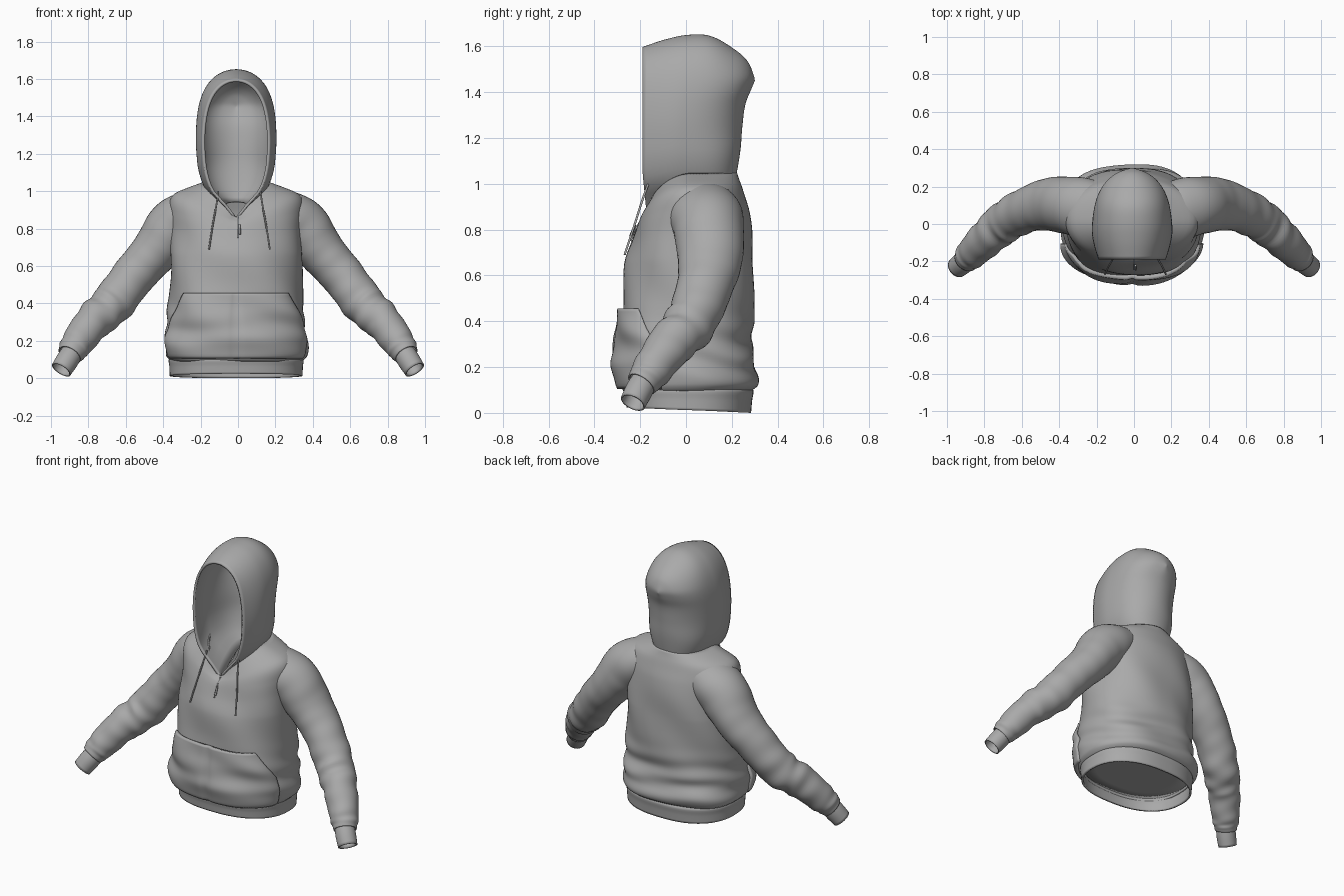
import bpy, bmesh
from math import sin, cos, pi, exp
from mathutils import Vector

if "Cube" in bpy.data.objects:
    bpy.data.objects.remove(bpy.data.objects["Cube"])

fabric = bpy.data.materials.new("grey_fabric")
fabric.use_nodes = True
GREY = (0.4, 0.4, 0.4, 1)
fabric.diffuse_color = GREY
fabric.node_tree.nodes["Principled BSDF"].inputs["Base Color"].default_value = GREY


def sample(table, key):
    """Smoothly interpolate the rows of a table by their first column."""
    last = len(table) - 1
    i = 0
    while i < last - 1 and key > table[i + 1][0]:
        i += 1
    a, b = table[i], table[i + 1]
    before, after = table[max(i - 1, 0)], table[min(i + 2, last)]
    span = b[0] - a[0]
    t = min(max((key - a[0]) / span, 0), 1)
    out = []
    for c in range(1, len(a)):
        m0 = (b[c] - before[c]) / (b[0] - before[0]) * span
        m1 = (after[c] - a[c]) / (after[0] - a[0]) * span
        d = b[c] - a[c]
        out.append(a[c] + t * (m0 + t * (3 * d - 2 * m0 - m1 + t * (m0 + m1 - 2 * d))))
    return out


def spread(start, end, count):
    return [start + (end - start) * i / (count - 1) for i in range(count)]


def sheet(name, rows, closed=False, thickness=0.012):
    """Skin rows of points into a smooth cloth surface with thickness."""
    bm = bmesh.new()
    grid = [[bm.verts.new(p) for p in row] for row in rows]
    n = len(grid[0])
    for low, high in zip(grid, grid[1:]):
        for j in range(n if closed else n - 1):
            k = (j + 1) % n
            bm.faces.new((low[j], low[k], high[k], high[j]))
    bmesh.ops.remove_doubles(bm, verts=bm.verts, dist=0.0002)
    bmesh.ops.recalc_face_normals(bm, faces=bm.faces)
    mesh = bpy.data.meshes.new(name)
    bm.to_mesh(mesh)
    bm.free()
    mesh.materials.append(fabric)
    mesh.shade_smooth()
    obj = bpy.data.objects.new(name, mesh)
    bpy.context.collection.objects.link(obj)
    solid = obj.modifiers.new("thickness", "SOLIDIFY")
    solid.thickness = thickness
    solid.offset = -1


def cord(name, points, radius):
    """Thin round cord through the given points."""
    curve = bpy.data.curves.new(name, "CURVE")
    curve.dimensions = "3D"
    curve.bevel_depth = radius
    curve.bevel_resolution = 2
    curve.use_fill_caps = True
    line = curve.splines.new("BEZIER")
    line.bezier_points.add(len(points) - 1)
    for knot, p in zip(line.bezier_points, points):
        knot.co = p
        knot.handle_left_type = knot.handle_right_type = "AUTO"
    curve.materials.append(fabric)
    obj = bpy.data.objects.new(name, curve)
    bpy.context.collection.objects.link(obj)


def power(value, exponent):
    return abs(value) ** exponent * (1 if value > 0 else -1)


# Torso: height, half width, front y, back y, dip of the neckline
TORSO = [
    (.09, .35, -.27, .275, 0), (.12, .378, -.285, .31, 0),
    (.2, .378, -.295, .312, 0), (.27, .37, -.285, .288, 0),
    (.36, .365, -.285, .292, 0), (.5, .355, -.275, .295, 0),
    (.65, .35, -.265, .295, 0), (.78, .352, -.235, .29, .03),
    (.88, .36, -.215, .275, .07), (.95, .355, -.2, .255, .115),
    (.99, .325, -.188, .243, .145), (1.02, .255, -.177, .232, .168),
    (1.05, .172, -.167, .222, .19),
]


def torso_point(z, angle, lift=0):
    w, front, back, dip = sample(TORSO, z)
    # loose folds, strongest above the hem at the back and sides
    slack = exp(-((z - .25) / .13) ** 2) * (.6 + .4 * sin(angle))
    calm = min(1, max(0, 1.05 - z) * 2.6)
    fold = .011 * slack * sin(46 * z + 2 * sin(2 * angle) + angle)
    fold += .005 * calm * sin(5 * angle + 14 * z)
    mid, half = (front + back) / 2, (back - front) / 2
    c, s = cos(angle), sin(angle)
    grow = lift + fold
    drop = dip * (1 - abs(c)) if s < 0 else 0
    return Vector(((w + grow) * power(c, 1 - .18 * calm) - .01,
                   mid + (half + grow) * power(s, 1 - .12 * calm), z - drop))


AROUND = [2 * pi * j / 96 for j in range(96)]
sheet("torso", [[torso_point(z, a) for a in AROUND] for z in spread(.09, 1.05, 80)], True)

# Ribbed hem band, a little lower at the back
HEM = [(.0, .355, .272), (.5, .357, .277), (.9, .36, .282), (1, .345, .265)]


def hem_ring(t, scale=1):
    w, d = sample(HEM, t)
    return [(scale * w * power(cos(a), .82) - .01, .012 + scale * d * power(sin(a), .88),
             (.012 - .012 * sin(a)) * (1 - t) + .112 * t) for a in AROUND]


sheet("hem_band", [hem_ring(t) for t in spread(0, 1, 10)], True)

# Inner panel closing the waist
sheet("waist_panel", [hem_ring(1, scale) for scale in spread(1, 0, 5)], True, .004)

# Front pouch pocket with slanted hand openings and a centre seam
POCKET = [(.105, 1.22), (.2, 1.26), (.28, 1.23), (.31, 1.16), (.38, .98), (.455, .8)]
pocket_rows = []
for z in spread(.105, .455, 28):
    reach = sample(POCKET, z)[0]
    row = []
    for u in spread(-1, 1, 61):
        lift = .022 + .008 * sin(pi * (z - .1) / .36) - .01 * exp(-(u / .025) ** 2)
        lift += .004 * sin(30 * z + 5 * u)
        row.append(torso_point(z, -pi / 2 + u * reach, lift * (1 - .6 * u ** 8)))
    pocket_rows.append(row)
sheet("pouch_pocket", pocket_rows, thickness=.025)

# Sleeves and cuffs: step, centre xyz, radius in front plane, radius in depth
SLEEVE = [
    (0, .19, .07, .895, .115, .15), (.5, .265, .085, .865, .138, .16),
    (1, .34, .098, .81, .149, .155),
    (2, .45, .105, .672, .125, .142), (3, .56, .08, .545, .116, .122),
    (4, .675, .02, .395, .112, .112), (5, .78, -.07, .295, .098, .1),
    (6, .865, -.155, .18, .084, .084), (7, .9, -.195, .125, .067, .067),
]
CUFF = [(0, .875, -.172, .155, .056, .056), (1, .91, -.204, .1, .06, .06),
        (2, .945, -.232, .045, .057, .057)]


def tube(name, table, count, side, wrinkle):
    end = table[-1][0]
    rows = []
    for t in spread(0, end, count):
        x, y, z, ru, rv = sample(table, t)
        ahead = Vector(sample(table, min(t + .1, end))[:3])
        behind = Vector(sample(table, max(t - .1, 0))[:3])
        along = (ahead - behind).normalized()
        u = along.cross(Vector((0, 1, 0))).normalized()
        v = u.cross(along)
        row = []
        for j in range(40):
            a = 2 * pi * j / 40
            bend = exp(-((t - 4.4) / .9) ** 2) + .6 * exp(-((t - 6.2) / .5) ** 2) + .15
            # slanted creases gathered at the elbow and above the cuff
            crease = sin(7 * t + 2 * a) + .7 * sin(11 * t - a + 1.5 * sin(a))
            g = 1 + wrinkle * bend * crease
            p = Vector((x, y, z)) + u * (ru * g * cos(a)) + v * (rv * g * sin(a))
            row.append((p.x * side, p.y, p.z))
        rows.append(row)
    sheet(name, rows, True, .008)


for side, label in ((1, "left"), (-1, "right")):
    tube(label + "_sleeve", SLEEVE, 80, side, .035)
    tube(label + "_cuff", CUFF, 10, side, 0)

# Hood: arches swept from the face opening to the seam at the back,
# narrowing below into a lining inside the neckline
HOOD_WIDTH = [(.84, 0), (.92, .075), (1, .158), (1.1, .2), (1.2, .215), (1.3, .221), (1.7, .221)]
HOOD_BACK = [(.84, .18), (1.05, .222), (1.15, .238), (1.25, .246), (1.35, .26),
             (1.42, .288), (1.47, .305), (1.7, .305)]
HOOD_TOP = [(0, 1.597), (.2, 1.63), (.4, 1.65), (.6, 1.645), (.8, 1.59), (.93, 1.53), (1, 1.45)]
FRONT = -.19
hood_rows = []
for q in spread(0, 1, 44):
    s = sin(q * pi / 2)
    top = sample(HOOD_TOP, s)[0]
    base = .84 + .1 * s
    flare = (.83 + .17 * sin(min(s / .4, 1) * pi / 2)) * max(0, 1 - s ** 5) ** .5
    row = []
    for a in spread(-1, 1, 65):
        k = sin((1 - abs(a)) * pi / 2)
        z = base + (top - base) * k
        edge = max(0, 1 - k ** 6) ** .5 if abs(a) > .001 else 0
        x = sample(HOOD_WIDTH, z)[0] * flare * edge * (1 if a > 0 else -1)
        # soft hollow below the bulge at the back of the head
        x *= 1 - .16 * s ** 3 * exp(-((z - 1.25) / .12) ** 2)
        start = FRONT + .02 * max(0, 1.05 - z) / .2
        y = start + s * (sample(HOOD_BACK, z)[0] - start)
        row.append((x - .01, y, z))
    hood_rows.append(row)
sheet("hood", hood_rows, thickness=.014)

# Drawstrings hanging from the hood opening
for side, label in ((1, "left"), (-1, "right")):
    shift = .015 if side > 0 else 0
    cord(label + "_drawstring",
         [(x * side + shift, y, z) for x, y, z in
          ((.105, -.165, 1.0), (.115, -.19, .93), (.135, -.225, .82), (.155, -.268, .69))], .005)

# Zip below the neckline and its pull
cord("neck_zip", [(0, -.178, .86), (0, -.222, .8), (0, -.242, .75)], .004)
cord("zip_pull", [(.008, -.222, .82), (.01, -.243, .77)], .006)
